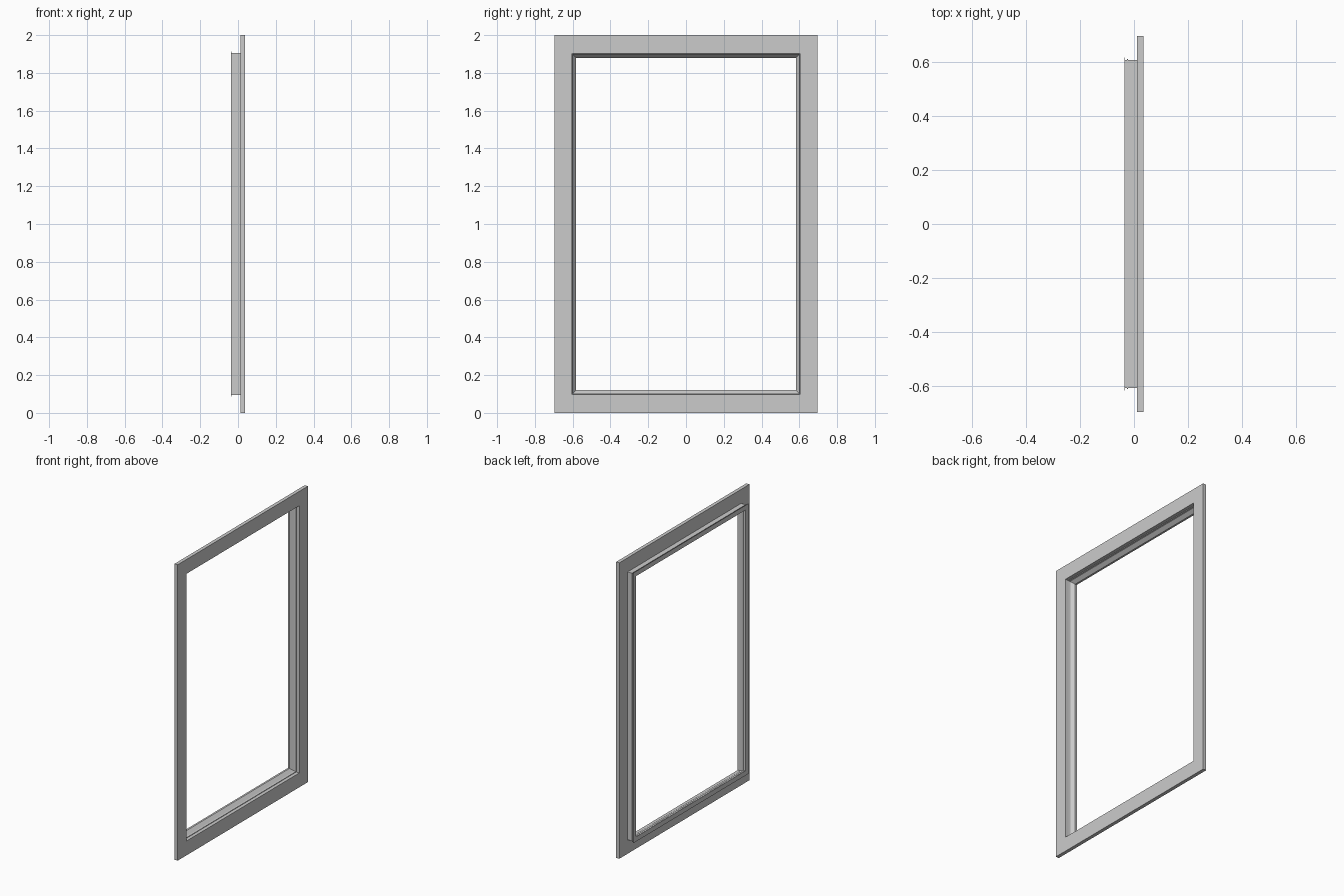
import bpy
import bmesh

cube = bpy.data.objects.get("Cube")
if cube:
    bpy.data.objects.remove(cube)

grey = bpy.data.materials.new("light_grey")
grey.use_nodes = True
grey.diffuse_color = (0.6, 0.6, 0.6, 1)
grey.node_tree.nodes["Principled BSDF"].inputs["Base Color"].default_value = (0.6, 0.6, 0.6, 1)


def frame(name, profile):
    """Sweep a closed profile of (depth, half width, half height) round a rectangle."""
    bm = bmesh.new()
    loops = []
    for x, w, h in profile:
        loops.append([bm.verts.new((x, sy * w, 1 + sz * h))
                      for sy, sz in ((-1, -1), (1, -1), (1, 1), (-1, 1))])
    for i, a in enumerate(loops):
        b = loops[(i + 1) % len(loops)]
        for j in range(4):
            k = (j + 1) % 4
            bm.faces.new((a[j], a[k], b[k], b[j]))
    bmesh.ops.recalc_face_normals(bm, faces=bm.faces)
    mesh = bpy.data.meshes.new(name)
    bm.to_mesh(mesh)
    bm.free()
    mesh.materials.append(grey)
    obj = bpy.data.objects.new(name, mesh)
    bpy.context.collection.objects.link(obj)
    return obj


def around(offsets):
    """Turn (depth, distance from the clear opening) into profile points."""
    return [(x, 0.582 + d, 0.88 + d) for x, d in offsets]


# Flat front casing
frame("front_casing", [(0.012, 0.695, 1.0), (0.036, 0.695, 1.0),
                       (0.036, 0.604, 0.903), (0.012, 0.604, 0.903)])

# Deep jamb with a sloped inner stop
frame("jamb", around([(0.013, 0.025), (0.013, 0.019), (0.0, 0.018),
                      (-0.022, 0.0), (-0.034, 0.0), (-0.034, 0.025)]))

# Thin lips around the back of the jamb
for name, x, reach in (("back_lip", -0.036, 0.033), ("middle_lip", -0.025, 0.028)):
    frame(name, around([(x, 0.001), (x, reach),
                        (x + 0.002, reach), (x + 0.002, 0.001)]))
